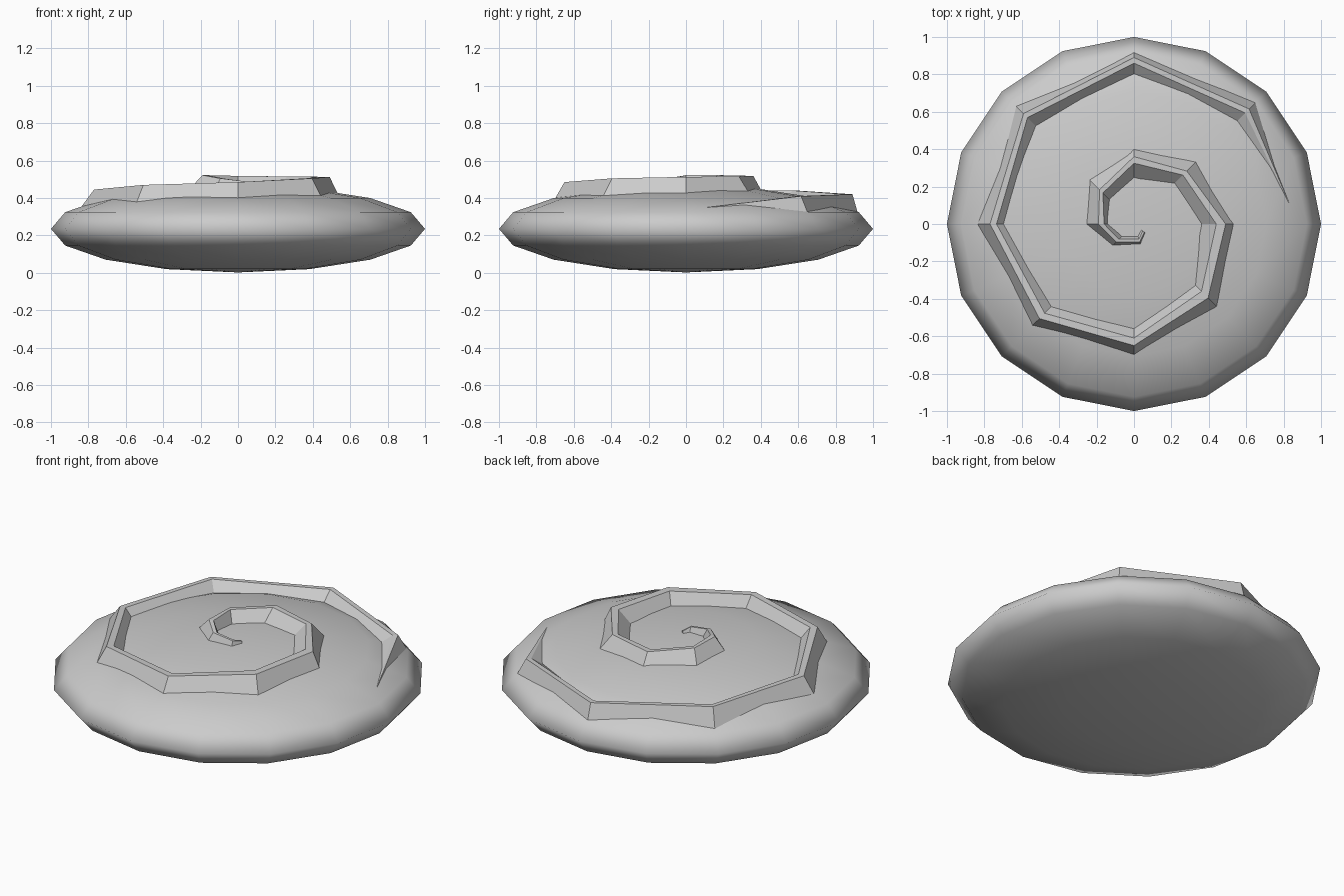
import bpy, bmesh
from math import radians, cos, sin, sqrt

if "Cube" in bpy.data.objects:
    bpy.data.objects.remove(bpy.data.objects["Cube"])

C, A = 0.235, 0.233   # disc centre height and half thickness

# Flattened, smooth disc body
bpy.ops.mesh.primitive_uv_sphere_add(segments=16, ring_count=8, radius=1, location=(0, 0, C))
body = bpy.context.object
body.name = "disc_body"
body.scale = (1, 1, A)
bpy.ops.object.transform_apply(location=True, scale=True)
bpy.ops.object.shade_smooth()


def surface(r):
    return C + A * sqrt(max(0, 1 - r * r)) - 0.012


# Spiral ridge sections: outer base, outer top, inner top, inner base radius, top height
rings = [
    (0.925, 0.87, 0.84, 0.775, 0.41),
    (0.92, 0.89, 0.86, 0.80, 0.42),
    (0.895, 0.835, 0.805, 0.735, 0.44),
    (0.84, 0.77, 0.735, 0.69, 0.445),
    (0.77, 0.715, 0.675, 0.62, 0.47),
    (0.705, 0.65, 0.61, 0.555, 0.485),
    (0.63, 0.56, 0.51, 0.46, 0.505),
    (0.535, 0.49, 0.44, 0.35, 0.513),
    (0.475, 0.40, 0.37, 0.30, 0.515),
    (0.405, 0.36, 0.325, 0.24, 0.518),
    (0.345, 0.26, 0.235, 0.18, 0.522),
    (0.26, 0.19, 0.16, 0.14, 0.522),
    (0.165, 0.135, 0.115, 0.09, 0.505),
]
sections = [(45 + 45 * i, row) for i, row in enumerate(rings)]
sections += [(648, (0.115, 0.10, 0.085, 0.065, 0.49)),
             (682, (0.08, 0.07, 0.06, 0.045, 0.475))]

bm = bmesh.new()
loops = []
for deg, (ob, ot, it, ib, zt) in sections:
    a = radians(deg)
    pts = ((ob, surface(ob)), (ot, zt), (it, zt), (ib, surface(ib)))
    loops.append([bm.verts.new((r * cos(a), r * sin(a), z)) for r, z in pts])
for p, q in zip(loops, loops[1:]):
    for i in range(4):
        j = (i + 1) % 4
        bm.faces.new((p[i], p[j], q[j], q[i]))
bm.faces.new(loops[-1])

# Outer end runs down to a point
tip = bm.verts.new((0.83, 0.11, 0.35))
for i in range(4):
    bm.faces.new((loops[0][i], loops[0][(i + 1) % 4], tip))
bmesh.ops.recalc_face_normals(bm, faces=bm.faces)
mesh = bpy.data.meshes.new("spiral_ridge")
bm.to_mesh(mesh)
bm.free()
bpy.context.collection.objects.link(bpy.data.objects.new("spiral_ridge", mesh))
